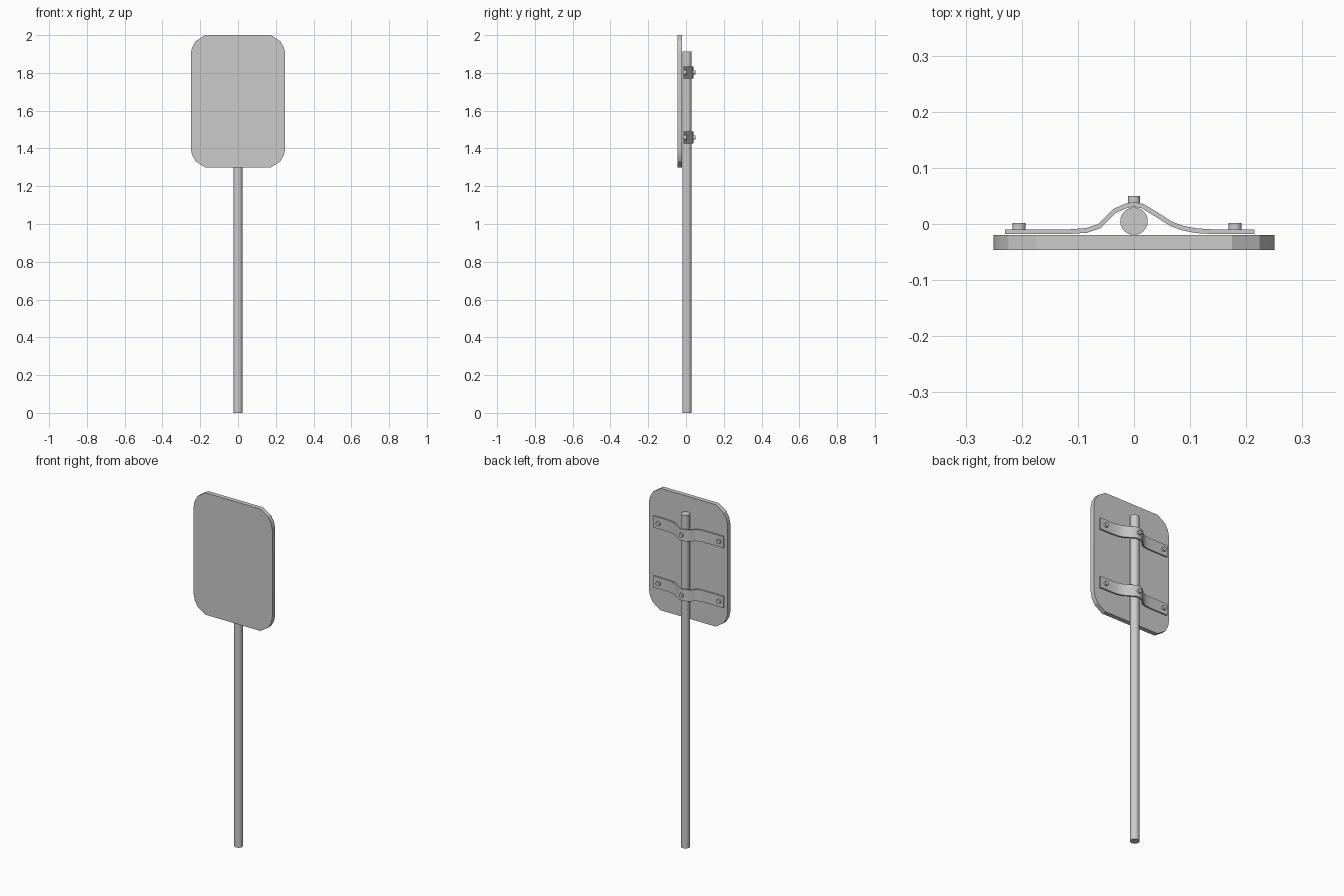
import bpy, bmesh, math
from mathutils import Matrix

if "Cube" in bpy.data.objects:
    bpy.data.objects.remove(bpy.data.objects["Cube"])


def finish(name, bm, angle=30):
    bmesh.ops.recalc_face_normals(bm, faces=bm.faces)
    me = bpy.data.meshes.new(name)
    bm.to_mesh(me)
    bm.free()
    ob = bpy.data.objects.new(name, me)
    bpy.context.collection.objects.link(ob)
    bpy.ops.object.select_all(action='DESELECT')
    ob.select_set(True)
    bpy.context.view_layer.objects.active = ob
    bpy.ops.object.shade_smooth_by_angle(angle=math.radians(angle))
    return ob


def prism(name, outline, offset, angle=30):
    """Extrude a closed outline of 3D points along offset."""
    bm = bmesh.new()
    face = bm.faces.new([bm.verts.new(p) for p in outline])
    new = bmesh.ops.extrude_face_region(bm, geom=[face])['geom']
    bmesh.ops.translate(bm, vec=offset,
                        verts=[v for v in new if isinstance(v, bmesh.types.BMVert)])
    return finish(name, bm, angle)


def cylinder(name, radius, depth, centre, sides, along_y=False):
    bm = bmesh.new()
    mat = Matrix.Translation(centre)
    if along_y:
        mat = mat @ Matrix.Rotation(math.pi / 2, 4, 'X')
    bmesh.ops.create_cone(bm, cap_ends=True, segments=sides, radius1=radius,
                          radius2=radius, depth=depth, matrix=mat)
    return finish(name, bm, 50)


# Sign panel with faceted corners
corner = [(0.25, 0.25), (0.243, 0.285), (0.224, 0.318), (0.175, 0.35)]
quads = [(1, 1, 1), (-1, 1, -1), (-1, -1, 1), (1, -1, -1)]
outline = [(sx * x, -0.046, 1.65 + sz * z)
           for sx, sz, step in quads for x, z in corner[::step]]
prism("sign_panel", outline, (0, 0.026, 0), 20)

# Pole
cylinder("pole", 0.0245, 1.912, (0, 0.005, 0.956), 24)

# Clamp straps: bent around the pole, bolted to the panel
path = [(-0.23, -0.014), (-0.12, -0.014), (-0.085, -0.0115), (-0.062, -0.004),
        (-0.05, 0.008), (-0.035, 0.023), (-0.015, 0.032), (0, 0.035),
        (0.015, 0.032), (0.04, 0.017), (0.065, 0.001), (0.085, -0.007),
        (0.11, -0.012), (0.145, -0.014), (0.215, -0.014)]
half = 0.0042


def strap_outline(z):
    sides = [[], []]
    for i, (x, y) in enumerate(path):
        a, b = path[max(i - 1, 0)], path[min(i + 1, len(path) - 1)]
        dx, dy = b[0] - a[0], b[1] - a[1]
        n = math.hypot(dx, dy)
        for side, s in zip(sides, (half, -half)):
            side.append((x - dy / n * s, y + dx / n * s, z))
    return sides[0] + sides[1][::-1]


for label, z in (("upper", 1.802), ("lower", 1.458)):
    prism(label + "_strap", strap_outline(z - 0.033), (0, 0, 0.066), 35)
    for part, x, y, r in (("left", -0.205, -0.006, 0.0125),
                          ("right", 0.18, -0.006, 0.0125),
                          ("centre", 0, 0.042, 0.0115)):
        cylinder(f"{label}_{part}_bolt", r, 0.015, (x, y, z), 10, True)
